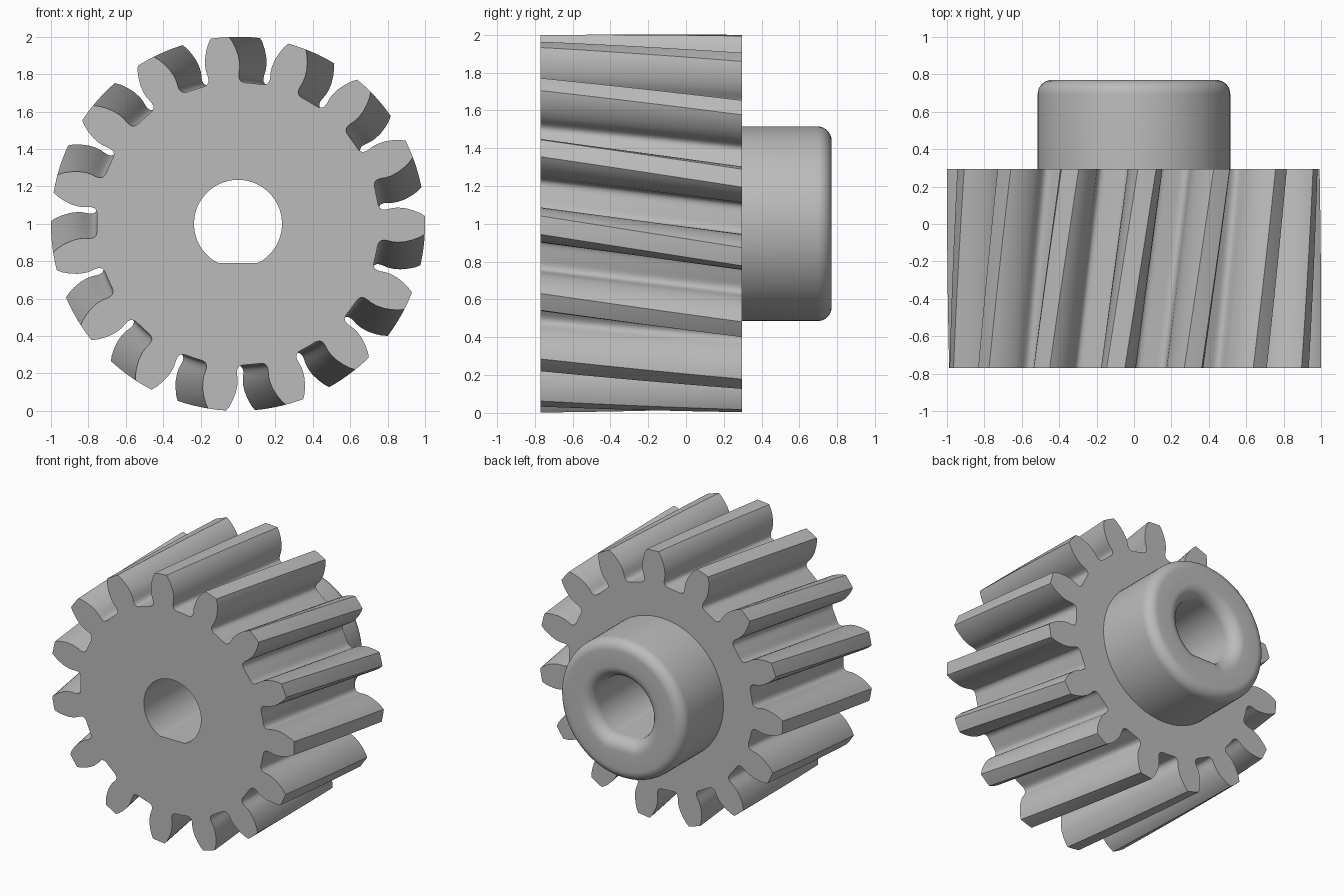
import bpy
import bmesh
from math import sin, cos, pi, radians

if "Cube" in bpy.data.objects:
    bpy.data.objects.remove(bpy.data.objects["Cube"])

TEETH, TWIST, START = 15, 9.6, -0.4
FRONT, SHOULDER, BACK = -0.77, 0.295, 0.77
HUB_R, BORE_R, FLAT = 0.515, 0.235, 0.21
OUTER_ROUND, INNER_ROUND = 0.075, 0.09
SIDES, STEPS = 96, 8

# Half a tooth from root to tip: degrees from the tooth centre, radius
HALF_TOOTH = [(10.5, .755), (9, .755), (7.8, .757), (6.8, .763), (6.2, .773),
              (5.95, .787), (6, .805), (6.25, .83), (6.2, .86), (5.7, .9),
              (4.8, .94), (3.8, .975), (2.8, 1), (1.4, 1)]
TOOTH = [(-a, r) for a, r in HALF_TOOTH] + [(0, 1)] + HALF_TOOTH[::-1]

bm = bmesh.new()


def gear_ring(y, turn):
    """Closed toothed outline at depth y."""
    ring = []
    for k in range(TEETH):
        for a, r in TOOTH:
            t = radians(START + k * 360 / TEETH + a - turn)
            ring.append(bm.verts.new((r * cos(t), y, 1 + r * sin(t))))
    return ring


def round_ring(y, radius, flat=None):
    """Closed circle at depth y, with an optional flat at the bottom."""
    ring = []
    for i in range(SIDES):
        t = 2 * pi * i / SIDES
        z = radius * sin(t)
        if flat:
            z = max(z, -flat)
        ring.append(bm.verts.new((radius * cos(t), y, 1 + z)))
    return ring


def bridge(rings):
    """Join successive rings of equal length with quads."""
    for a, b in zip(rings, rings[1:]):
        for i in range(len(a)):
            j = (i + 1) % len(a)
            bm.faces.new((a[i], a[j], b[j], b[i]))


def cap(outer, inner):
    """Fill the flat area between two loops."""
    edges = []
    for ring in (outer, inner):
        for i, v in enumerate(ring):
            w = ring[(i + 1) % len(ring)]
            edges.append(bm.edges.get((v, w)) or bm.edges.new((v, w)))
    bmesh.ops.triangle_fill(bm, edges=edges, use_beauty=True)


# Helical teeth
teeth = [gear_ring(FRONT + (SHOULDER - FRONT) * s / STEPS, TWIST * s / STEPS)
         for s in range(STEPS + 1)]
bridge(teeth)

# Hub with rounded rim, running over into the rounded mouth of the bore
arc = [pi / 2 * i / STEPS for i in range(STEPS + 1)]
hub = [round_ring(SHOULDER, HUB_R)]
for t in arc:
    hub.append(round_ring(BACK - OUTER_ROUND * (1 - sin(t)),
                          HUB_R - OUTER_ROUND * (1 - cos(t))))
for t in arc:
    d = INNER_ROUND * (1 - sin(t))
    hub.append(round_ring(BACK - INNER_ROUND * (1 - cos(t)), BORE_R + d, FLAT + d))
hub.append(round_ring(FRONT, BORE_R, FLAT))
bridge(hub)

# Flat end faces
cap(teeth[0], hub[-1])
cap(teeth[-1], hub[0])
bmesh.ops.recalc_face_normals(bm, faces=bm.faces)

mesh = bpy.data.meshes.new("helical_gear")
bm.to_mesh(mesh)
bm.free()
gear = bpy.data.objects.new("helical_gear", mesh)
bpy.context.collection.objects.link(gear)

# Plain grey metal
grey = bpy.data.materials.new("grey_metal")
grey.use_nodes = True
colour = (0.5, 0.5, 0.5, 1)
grey.diffuse_color = colour
grey.node_tree.nodes["Principled BSDF"].inputs["Base Color"].default_value = colour
mesh.materials.append(grey)

bpy.ops.object.select_all(action="DESELECT")
gear.select_set(True)
bpy.context.view_layer.objects.active = gear
bpy.ops.object.shade_smooth_by_angle(angle=radians(30))
